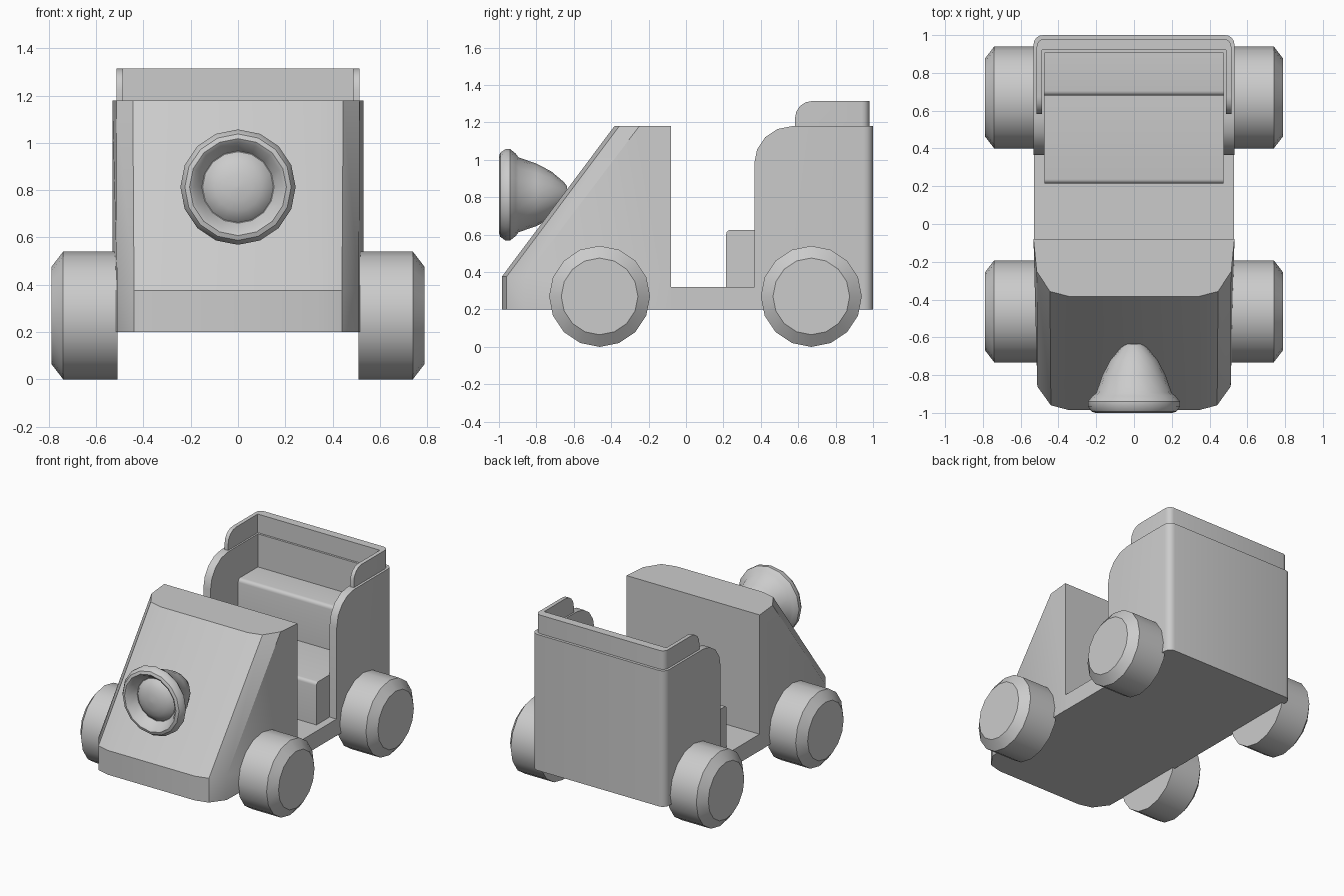
import bpy, bmesh
from math import sin, cos, pi, radians

if "Cube" in bpy.data.objects:
    bpy.data.objects.remove(bpy.data.objects["Cube"])


def make(name, verts, faces, angle=35):
    me = bpy.data.meshes.new(name)
    me.from_pydata(verts, [], faces)
    bm = bmesh.new()
    bm.from_mesh(me)
    bmesh.ops.recalc_face_normals(bm, faces=bm.faces)
    bm.to_mesh(me)
    bm.free()
    ob = bpy.data.objects.new(name, me)
    bpy.context.collection.objects.link(ob)
    smooth(ob, angle)
    return ob


def smooth(ob, angle=35):
    bpy.ops.object.select_all(action='DESELECT')
    ob.select_set(True)
    bpy.context.view_layer.objects.active = ob
    bpy.ops.object.shade_smooth_by_angle(angle=radians(angle))


def loft(name, rings, caps=True):
    n = len(rings[0])
    verts = [p for r in rings for p in r]
    faces = [(k * n + i, k * n + (i + 1) % n, (k + 1) * n + (i + 1) % n, (k + 1) * n + i)
             for k in range(len(rings) - 1) for i in range(n)]
    if caps:
        faces += [tuple(range(n)), tuple(range(len(verts) - n, len(verts)))]
    return make(name, verts, faces)


def side_prism(name, yz, half):
    return loft(name, [[(x, y, z) for y, z in yz] for x in (-half, half)])


def plan_prism(name, xy, z0, z1):
    return loft(name, [[(x, y, z) for x, y in xy] for z in (z0, z1)])


def arc(cx, cy, r, a0, a1, n=4):
    return [(cx + r * cos(radians(a0 + (a1 - a0) * i / n)),
             cy + r * sin(radians(a0 + (a1 - a0) * i / n))) for i in range(n + 1)]


def intersect(ob, cutter):
    mod = ob.modifiers.new("trim", 'BOOLEAN')
    mod.operation, mod.object, mod.solver = 'INTERSECT', cutter, 'EXACT'
    bpy.context.view_layer.objects.active = ob
    bpy.ops.object.modifier_apply(modifier=mod.name)
    bpy.data.objects.remove(cutter)
    smooth(ob)


def u_plan(outer, inner, back, inner_back, front, r):
    half = [(inner, inner_back), (inner, front), (outer, front)] + arc(outer - r, back - r, r, 0, 90)
    return half + [(-x, y) for x, y in reversed(half)]


def lathe(name, profile, axis, centre, n=16):
    rings = []
    for d, r in profile:
        ring = []
        for i in range(n):
            a, b = r * cos(2 * pi * i / n), r * sin(2 * pi * i / n)
            ring.append((d, centre[0] + b, centre[1] + a) if axis == 'x'
                        else (centre[0] + b, d, centre[1] + a))
        rings.append(ring)
    return loft(name, rings)


# Sloping front body with faceted front corners
low = [(.532, -.08), (.512, -.86), (.44, -.96), (.345, -.985)]
top = [(.532, -.08), (.515, -.25), (.445, -.357), (.345, -.383)]
loft("front_body", [[(x, y, z) for x, y in h + [(-x, y) for x, y in reversed(h)]]
                    for h, z in ((low, .2), (low, .375), (top, 1.18))])

# Step-through floor
side_prism("floor", [(-.08, .2), (.365, .2), (.365, .32), (-.08, .32)], .53)

# Rear tub with rounded front corners
tub = plan_prism("rear_tub", u_plan(.532, .475, 1.0, .905, .3, .05), .1, 1.3)
intersect(tub, side_prism("tub_cutter", [(1.1, .2), (.365, .2)] + arc(.565, .98, .2, 180, 90)
                          + [(1.1, 1.18)], .7))

# Raised rail around the top of the tub
rail = plan_prism("top_rail", u_plan(.515, .487, .98, .92, .5, .04), 1.1, 1.4)
intersect(rail, side_prism("rail_cutter", [(1.1, 1.17), (.583, 1.17)] + arc(.673, 1.224, .09, 180, 90)
                           + [(1.1, 1.314)], .7))

# Bench seat and backrest
side_prism("seat", [(.215, .32)] + arc(.237, .603, .022, 180, 90) + [(.68, .625)]
           + arc(.705, .917, .025, 180, 90) + [(.905, .942), (.905, .2), (.365, .2), (.365, .32)], .475)

# Wheels
for end, y in (("front", -.462), ("rear", .67)):
    for side, s in (("left", -1), ("right", 1)):
        lathe(f"{end}_{side}_wheel", [(s * .51, .27), (s * .74, .27), (s * .79, .205)], 'x', (y, .27))

# Headlight: tapered shell, rounded rim, recess and domed lens
lathe("headlight", [(-.635, .045), (-.655, .07), (-.72, .125), (-.80, .167), (-.895, .2), (-.91, .22),
                    (-.94, .244), (-.965, .244), (-.993, .225), (-1.0, .205), (-.99, .19), (-.93, .153)],
      'y', (0, .813))
lathe("headlight_lens", [(-.925, .154), (-.947, .135), (-.967, .1), (-.979, .055), (-.983, .005)],
      'y', (0, .813))
